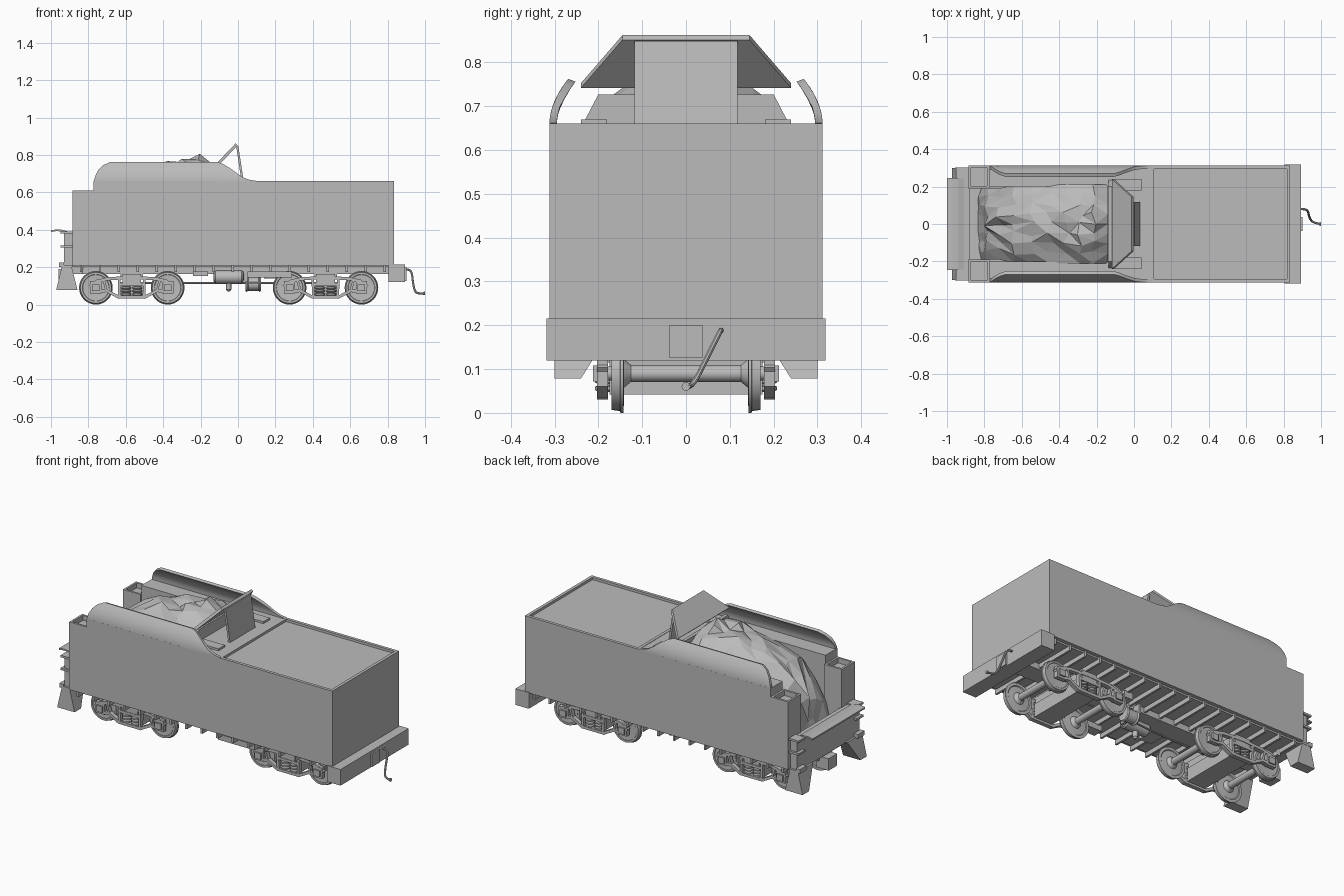
import bpy, bmesh, math, random
from mathutils import Vector

if "Cube" in bpy.data.objects:
    bpy.data.objects.remove(bpy.data.objects["Cube"])

random.seed(4)
steel = bpy.data.materials.new("grey_steel")
steel.diffuse_color = (0.5, 0.5, 0.5, 1)
steel.use_nodes = True
steel.node_tree.nodes["Principled BSDF"].inputs["Base Color"].default_value = steel.diffuse_color


def finish(bm, name, smooth=False):
    bmesh.ops.recalc_face_normals(bm, faces=bm.faces)
    me = bpy.data.meshes.new(name)
    bm.to_mesh(me)
    bm.free()
    me.materials.append(steel)
    ob = bpy.data.objects.new(name, me)
    bpy.context.collection.objects.link(ob)
    if smooth:
        bpy.ops.object.select_all(action='DESELECT')
        bpy.context.view_layer.objects.active = ob
        ob.select_set(True)
        bpy.ops.object.shade_smooth_by_angle(angle=math.radians(35))
    return ob


def loft(bm, loops, caps=True, closed=True):
    rows = [[bm.verts.new(p) for p in l] for l in loops]
    n = len(rows[0])
    for a, b in zip(rows, rows[1:]):
        for i in range(n if closed else n - 1):
            j = (i + 1) % n
            bm.faces.new((a[i], a[j], b[j], b[i]))
    if caps:
        bm.faces.new(rows[0])
        bm.faces.new(rows[-1])


def rect(x0, x1, y0, y1, z):
    return [(x0, y0, z), (x1, y0, z), (x1, y1, z), (x0, y1, z)]


def box(bm, x0, x1, y0, y1, z0, z1):
    loft(bm, [rect(x0, x1, y0, y1, z0), rect(x0, x1, y0, y1, z1)])


def tray(bm, x0, x1, y0, y1, z0, z1, rim, depth):
    # box with a recessed top
    inner = (x0 + rim, x1 - rim, y0 + rim, y1 - rim)
    loft(bm, [rect(x0, x1, y0, y1, z0), rect(x0, x1, y0, y1, z1),
              rect(*inner, z1), rect(*inner, z1 - depth)])


def lathe(bm, prof, c, axis, n=32):
    # prof: (distance along axis, radius)
    loops = []
    for t, r in prof:
        loop = []
        for k in range(n):
            u, v = r * math.cos(math.tau * k / n), r * math.sin(math.tau * k / n)
            o = {'x': (t, u, v), 'y': (u, t, v), 'z': (u, v, t)}[axis]
            loop.append(Vector(c) + Vector(o))
        loops.append(loop)
    loft(bm, loops)


def bars(bm, pts, w, y0, y1):
    # flat bars in the xz plane joining the points
    for a, b in zip(pts, pts[1:]):
        a, b = Vector(a), Vector(b)
        d = (b - a).normalized() * w / 2
        a, b, s = a - d * .6, b + d * .6, Vector((-d.y, d.x))
        q = [a + s, b + s, b - s, a - s]
        loft(bm, [[(p.x, y, p.y) for p in q] for y in (y0, y1)])


def tube(name, pts, r):
    cu = bpy.data.curves.new(name, 'CURVE')
    cu.dimensions, cu.bevel_depth, cu.bevel_resolution, cu.use_fill_caps = '3D', r, 2, True
    cu.resolution_u = 5
    sp = cu.splines.new('NURBS')
    sp.points.add(len(pts) - 1)
    for p, co in zip(sp.points, pts):
        p.co = (*co, 1)
    sp.use_endpoint_u, sp.order_u = True, 3
    tmp = bpy.data.objects.new(name + "_path", cu)
    bm = bmesh.new()
    bm.from_mesh(bpy.data.meshes.new_from_object(tmp))
    bpy.data.objects.remove(tmp)
    finish(bm, name, True)


W = .312
# rear water tank with recessed deck
bm = bmesh.new()
tray(bm, .09, .835, -W, W, .21, .66, .018, .014)
box(bm, -.12, .09, -W, W, .21, .658)
finish(bm, "water_tank")

# bunker floor, side tanks and front lockers
bm = bmesh.new()
box(bm, -.885, -.12, -.2, .2, .2, .25)
for s in (-1, 1):
    a, b = sorted((s * .2, s * W))
    box(bm, -.772, -.12, a, b, .21, .66)
    a, b = sorted((s * .19, s * W))
    tray(bm, -.885, -.772, a, b, .21, .61, .012, .03)
    a, b = sorted((s * .18, s * .24))
    box(bm, -.11, .04, a, b, .655, .67)
finish(bm, "bunker_tanks")

# curled upper side walls
tops = [(-.77, .664), (-.762, .69), (-.747, .72), (-.722, .745), (-.685, .762), (-.11, .762),
        (-.08, .752), (-.04, .728), (0, .698), (.03, .679), (.06, .668), (.1, .661)]
bm = bmesh.new()
for s in (-1, 1):
    loops = []
    for x, h in tops:
        zs = [.655 + (h - .655) * k / 6 for k in range(7)]
        ys = [W - .043 * ((z - .655) / .107) ** 2 for z in zs]
        outer = [(x, s * y, z) for y, z in zip(ys, zs)]
        inner = [(x, s * (y - .017), z - .006 * (z > .7)) for y, z in zip(ys, zs)]
        loops.append(outer + inner[::-1])
    loft(bm, loops)
finish(bm, "curled_side_walls", True)

# bunker bulkhead, sloped hood and its support panel
bm = bmesh.new()
loft(bm, [[(x, -.24, .65), (x, .24, .65), (x, .2, .727), (x, -.2, .727)] for x in (-.135, -.115)])
loft(bm, [[(-.118 + d, -.24, .752 - d), (-.118 + d, .24, .752 - d),
           (-.013 + d, .145, .862 - d), (-.013 + d, -.145, .862 - d)] for d in (0, .011)])
loft(bm, [[(x, -.118, .65), (x, .118, .65), (x - .03, .118, .848), (x - .03, -.118, .848)]
          for x in (.02, .032)])
finish(bm, "coal_hood")

# lumpy coal load
crest = [(-.835, .25), (-.815, .36), (-.785, .49), (-.72, .60), (-.64, .67), (-.55, .715), (-.45, .752),
         (-.36, .768), (-.29, .78), (-.22, .797), (-.14, .755)]
bm = bmesh.new()
rows = []
for i, (x, h) in enumerate(crest):
    w = .19 if x < -.7 else .21
    row = []
    for j in range(9):
        v = j / 4 - 1
        edge = 0 if j in (0, 8) or i in (0, 10) else 1
        row.append((x + random.uniform(-.02, .02) * edge, w * v + random.uniform(-.015, .015) * edge,
                    h - .10 * v * v + random.uniform(-.025, .012) * edge))
    rows.append(row)
loft(bm, rows, caps=False, closed=False)
bmesh.ops.triangulate(bm, faces=bm.faces)
finish(bm, "coal_load")

# rear buffer beam and coupler pocket
bm = bmesh.new()
box(bm, .805, .893, -.318, .318, .12, .215)
box(bm, .89, .902, -.038, .038, .125, .2)
finish(bm, "rear_beam")
tube("rear_hose", [(.89, .08, .188), (.915, .08, .19), (.93, .07, .17), (.935, .045, .12),
                   (.945, .02, .07), (.965, .005, .058), (1, 0, .06)], .006)
bm = bmesh.new()
lathe(bm, [(-.012, .008), (0, .01)], (1, 0, .06), 'x', 10)
finish(bm, "hose_fitting")

# front platform, apron, steps and coupler
bm = bmesh.new()
box(bm, -.93, -.88, -.29, .29, .2, .385)
for s in (-1, 1):
    a, b = sorted((s * .24, s * .302))
    for z in (.2, .305, .38):
        box(bm, -.948, -.885, a, b, z, z + .012)
    box(bm, -.956, -.93, a, b, .2, .225)
    loft(bm, [rect(-.972, -.858, *sorted((s * .24, s * .3)), .078),
              rect(-.942, -.89, *sorted((s * .16, s * .3)), .205)])
box(bm, -.96, -.88, -.04, .04, .12, .19)
finish(bm, "front_platform")
bm = bmesh.new()
loft(bm, [[(x, y, z + d) for y, d in ((-.245, 0), (.245, 0), (.245, .009), (-.245, .009))]
          for x, z in ((-1, .388), (-.97, .393), (-.94, .391), (-.91, .382))])
finish(bm, "front_apron")

# underframe: centre sill, floor and cross ribs
bm = bmesh.new()
box(bm, -.9, .81, -.055, .055, .165, .215)
box(bm, -.88, .81, -.29, .29, .2, .212)
for i in range(17):
    x = -.84 + i * .1015
    box(bm, x - .006, x + .006, -.3, .3, .174, .212)
finish(bm, "underframe")

# wheelsets
half = [(.19, .001), (.19, .016), (.165, .016), (.165, .03), (.168, .07), (.17, .072), (.17, .083), (.151, .086),
        (.149, .09), (.143, .09), (.142, .074), (.146, .07), (.143, .034), (.125, .019)]
profile = half + [(-t, r) for t, r in half[::-1]]
for cx in (-.568, .468):
    for dx in (-.192, .192):
        bm = bmesh.new()
        lathe(bm, profile, (cx + dx, 0, .09), 'y')
        finish(bm, "wheelset", True)
    # bogie bolster
    bm = bmesh.new()
    box(bm, cx - .06, cx + .06, -.175, .175, .042, .12)
    box(bm, cx - .05, cx + .05, -.2, .2, .115, .165)
    box(bm, cx - .06, cx + .06, -.06, .06, .15, .185)
    finish(bm, "bogie_bolster")
    # side frames with axle boxes and springs
    for s in (-1, 1):
        y0, y1 = sorted((s * .178, s * .203))
        bm = bmesh.new()
        for m in (-1, 1):
            bars(bm, [(cx + m * a, z) for a, z in ((.22, .1), (.185, .125), (.13, .138), (0, .145))], .017, y0, y1)
            bars(bm, [(cx + m * a, z) for a, z in ((.18, .07), (.135, .075), (.07, .04), (0, .04))], .016, y0, y1)
            bars(bm, [(cx + m * .065, .04), (cx + m * .068, .14)], .014, y0, y1)
            bars(bm, [(cx + m * .135, .075), (cx + m * .15, .13)], .012, y0, y1)
            box(bm, cx + m * .192 - .03, cx + m * .192 + .03, y0, y1, .06, .125)
            a, b = sorted((s * .2, s * .212))
            box(bm, cx + m * .192 - .02, cx + m * .192 + .02, a, b, .072, .108)
        box(bm, cx - .06, cx + .06, y0, y1, .1, .115)
        finish(bm, "bogie_side_frame")
        bm = bmesh.new()
        for m in (-1, 1):
            for k in range(3):
                lathe(bm, [(-.008, .018), (-.004, .026), (.004, .026), (.008, .018)],
                      (cx + m * .03, s * .182, .056 + k * .017), 'z', 14)
        finish(bm, "bogie_springs", True)

# brake gear under the middle
bm = bmesh.new()
lathe(bm, [(-.082, .012), (-.078, .03), (-.07, .036), (.07, .036), (.078, .03), (.082, .012)],
      (-.05, -.05, .147), 'x', 20)
lathe(bm, [(.07, .006), (.08, .014), (.11, .014), (.13, .02)], (-.05, -.05, 0), 'z', 12)
finish(bm, "brake_reservoir", True)
bm = bmesh.new()
lathe(bm, [(.04, .038), (.048, .042), (.055, .036), (.11, .036), (.115, .042), (.122, .038)],
      (0, .06, .11), 'x', 20)
finish(bm, "brake_cylinder", True)
bm = bmesh.new()
box(bm, .05, .29, -.26, -.2, .145, .178)
box(bm, -.24, -.16, -.15, -.05, .153, .178)
box(bm, .14, .2, .1, .16, .14, .178)
box(bm, .035, .05, -.05, .1, .12, .18)
finish(bm, "brake_boxes")
tube("brake_rod", [(-.5, 0, .115), (-.2, 0, .115), (.1, .03, .115), (.42, 0, .115)], .005)
